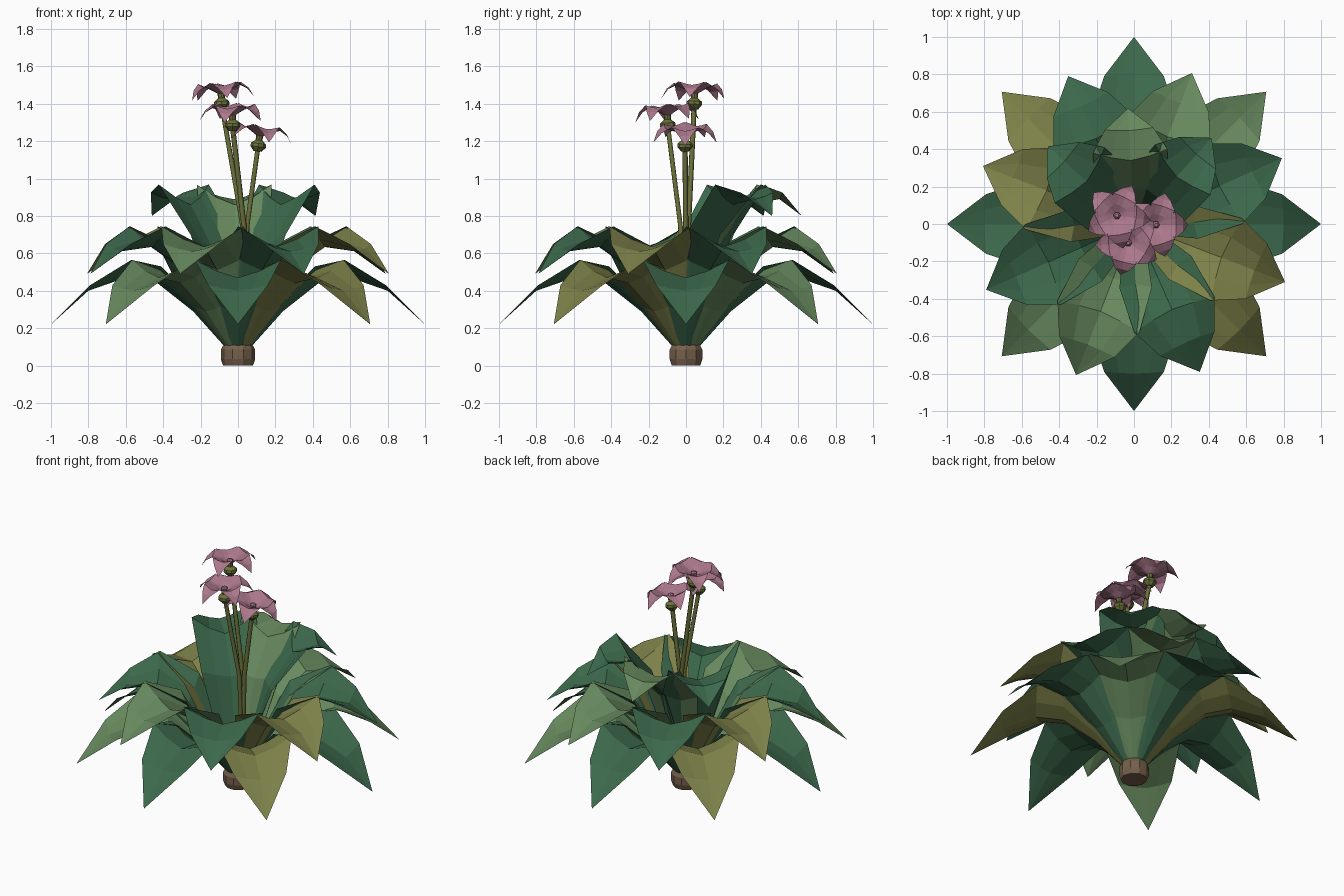
import bpy, bmesh, math
from mathutils import Vector, Matrix

if "Cube" in bpy.data.objects:
    bpy.data.objects.remove(bpy.data.objects["Cube"])


def material(name, r, g, b):
    m = bpy.data.materials.new(name)
    m.diffuse_color = (r, g, b, 1)
    m.use_nodes = True
    m.node_tree.nodes["Principled BSDF"].inputs["Base Color"].default_value = m.diffuse_color
    return m


GREEN = material("deep_green", 0.045, 0.141, 0.072)
LIGHT = material("light_green", 0.135, 0.25, 0.112)
OLIVE = material("olive", 0.205, 0.22, 0.066)
BROWN = material("brown", 0.18, 0.117, 0.07)
PINK = material("pink", 0.41, 0.188, 0.262)
STEM = material("stem_green", 0.15, 0.165, 0.043)


def finish(bm, name, mat):
    mesh = bpy.data.meshes.new(name)
    bm.to_mesh(mesh)
    bm.free()
    mesh.materials.append(mat)
    ob = bpy.data.objects.new(name, mesh)
    bpy.context.collection.objects.link(ob)
    return ob


def add_blade(bm, rows, angle, matrix=Matrix()):
    """Cupped blade; each row is midrib radius, height, half width, edge radius, edge height."""
    turn = matrix @ Matrix.Rotation(math.radians(angle), 4, 'Z')
    grid = []
    for u, z, hw, eu, ez in rows:
        line = []
        for s in (-1, -0.5, 0, 0.5, 1):
            k = abs(s) ** 1.4
            p = Vector((u + (eu - u) * k, hw * s, z + (ez - z) * k))
            line.append(bm.verts.new(turn @ p))
        grid.append(line)
    for a, b in zip(grid, grid[1:]):
        for i in range(4):
            bm.faces.new((a[i], b[i], b[i + 1], a[i + 1]))


def weld(bm):
    bmesh.ops.remove_doubles(bm, verts=bm.verts[:], dist=0.0005)


def lathe(name, profile, sides, mat, matrix=Matrix()):
    bm = bmesh.new()
    rings = []
    for r, z in profile:
        rings.append([bm.verts.new(matrix @ Vector((r * math.cos(2 * math.pi * i / sides),
                                                    r * math.sin(2 * math.pi * i / sides), z)))
                      for i in range(sides)])
    for a, b in zip(rings, rings[1:]):
        for i in range(sides):
            j = (i + 1) % sides
            bm.faces.new((a[i], a[j], b[j], b[i]))
    bm.faces.new(rings[0][::-1])
    bm.faces.new(rings[-1])
    return finish(bm, name, mat)


# Leaf rosettes: outer, middle, and the tall group at the back
OUTER = [(.07, .10, .03, .07, .11), (.24, .29, .13, .22, .33), (.43, .44, .21, .41, .53),
         (.60, .47, .23, .57, .565), (.80, .40, .16, .79, .43), (1.0, .22, 0, 1.0, .22)]
MIDDLE = [(.05, .10, .03, .05, .11), (.17, .30, .13, .14, .35), (.31, .51, .21, .28, .63),
          (.50, .635, .235, .53, .745), (.69, .61, .16, .70, .65), (.865, .49, 0, .865, .49)]
INNER = [(.03, .10, .03, .03, .11), (.10, .36, .13, .08, .40), (.19, .64, .19, .17, .70),
         (.34, .86, .20, .39, .968), (.50, .89, .13, .51, .925), (.62, .80, 0, .62, .80)]
CYCLE = [GREEN, LIGHT, GREEN, OLIVE]
for label, rows, start, count in (("outer", OUTER, 0, 8), ("middle", MIDDLE, 24, 8),
                                  ("inner", INNER, 48, 3)):
    for i in range(count):
        bm = bmesh.new()
        add_blade(bm, rows, start + 45 * i)
        weld(bm)
        finish(bm, f"{label}_leaf_{i + 1}", CYCLE[i % 4])

# Root stub
lathe("root_stub", [(.08, 0), (.092, .035), (.092, .085), (.078, .11)], 10, BROWN)

# Flowers: stem, calyx, five drooping petals and a small centre
PETAL = [(.012, 0, .012, .012, .005), (.055, .028, .05, .05, .036),
         (.105, .044, .068, .10, .062), (.145, .022, .038, .145, .028), (.178, -.025, 0, .178, -.025)]
FLOWERS = [((-.09, .045, 1.45), (-.06, .02), 64),
           ((-.03, -.10, 1.335), (-.02, -.06), 40),
           ((.115, -.005, 1.225), (.14, 0), 0)]
for n, (head, lean, spin) in enumerate(FLOWERS, 1):
    head = Vector(head)
    axis = Vector((lean[0], lean[1], 1)).normalized()
    m = Matrix.Translation(head) @ Vector((0, 0, 1)).rotation_difference(axis).to_matrix().to_4x4()

    top = m @ Vector((0, 0, -.06))
    curve = bpy.data.curves.new(f"stem_{n}", 'CURVE')
    curve.dimensions = '3D'
    curve.bevel_depth = 0.014
    curve.bevel_resolution = 1
    path = curve.splines.new('POLY')
    points = [Vector((.03, 0, .1)), Vector((.035 + head.x * .12, head.y * .3, .75)), top]
    path.points.add(len(points) - 1)
    for p, co in zip(path.points, points):
        p.co = (*co, 1)
    curve.materials.append(STEM)
    bpy.context.collection.objects.link(bpy.data.objects.new(f"stem_{n}", curve))

    lathe(f"calyx_{n}", [(.022, -.08), (.042, -.055), (.04, -.038), (.018, -.02), (.02, .008)],
          8, STEM, m)

    bm = bmesh.new()
    for i in range(5):
        add_blade(bm, PETAL, spin + 72 * i, m)
    weld(bm)
    finish(bm, f"petals_{n}", PINK)
    lathe(f"flower_centre_{n}", [(.018, 0), (.02, .018), (.01, .028)], 6, PINK, m)
